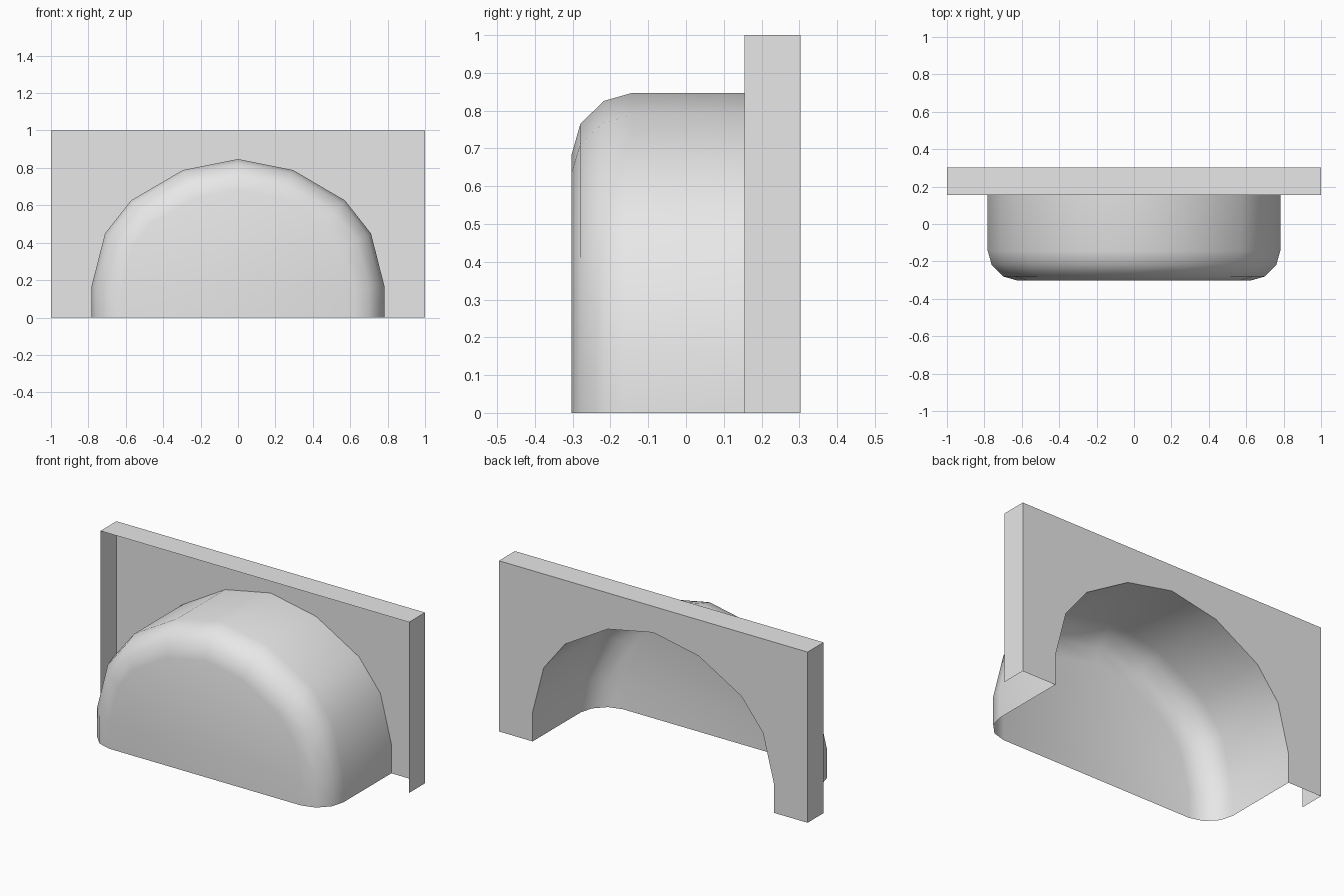
import bpy, bmesh
from mathutils import Vector

if "Cube" in bpy.data.objects:
    bpy.data.objects.remove(bpy.data.objects["Cube"])

BACK, RIM, FRONT = 0.303, 0.155, -0.303

grey = bpy.data.materials.new("plain grey")
grey.diffuse_color = (0.8, 0.8, 0.8, 1)
grey.use_nodes = True
grey.node_tree.nodes["Principled BSDF"].inputs["Base Color"].default_value = grey.diffuse_color


def make_object(name, bm, smooth=False):
    mesh = bpy.data.meshes.new(name)
    bm.to_mesh(mesh)
    bm.free()
    mesh.materials.append(grey)
    for p in mesh.polygons:
        p.use_smooth = smooth
    obj = bpy.data.objects.new(name, mesh)
    bpy.context.collection.objects.link(obj)
    return obj


# Arch outline, right foot over the crown to the left foot
half = [(0.782, 0), (0.782, 0.171), (0.711, 0.449), (0.572, 0.626), (0.295, 0.788)]
arch = half + [(0, 0.847)] + [(-x, z) for x, z in reversed(half)]


def inset(points, d):
    """Mitred inward offset; the two feet stay on the floor."""
    pts = [Vector(p) for p in points]
    result = []
    for i, p in enumerate(pts):
        if i in (0, len(pts) - 1):
            result.append((p.x - d if p.x > 0 else p.x + d, 0))
            continue
        a, b = (p - pts[i - 1]).normalized(), (pts[i + 1] - p).normalized()
        na, nb = Vector((-a.y, a.x)), Vector((-b.y, b.x))
        m = (na + nb).normalized()
        q = p + m * (d / m.dot(na))
        result.append((q.x, q.y))
    return result


# Alcove: arched tunnel with a rounded closed end, open at the back and floor
bm = bmesh.new()
rings = []
for y, d in [(BACK, 0), (-0.143, 0), (-0.218, 0.021), (-0.280, 0.081), (FRONT, 0.161)]:
    rings.append([bm.verts.new((x, y, z)) for x, z in inset(arch, d)])
for r, s in zip(rings, rings[1:]):
    for i in range(len(r) - 1):
        bm.faces.new((r[i], r[i + 1], s[i + 1], s[i]))
bm.faces.new(rings[-1])
bmesh.ops.recalc_face_normals(bm, faces=bm.faces[:])
bm.normal_update()
end = min(bm.faces, key=lambda f: f.calc_center_median().y)
if end.normal.y > 0:
    bmesh.ops.reverse_faces(bm, faces=bm.faces[:])
make_object("alcove", bm, smooth=True)

# Wall panel: back sheet with the arch cut out
bm = bmesh.new()
outline = [(-1, 0), (-1, 1), (1, 1), (1, 0)] + arch
face = bm.faces.new([bm.verts.new((x, BACK, z)) for x, z in outline])
bm.normal_update()
if face.normal.y < 0:
    face.normal_flip()
bmesh.ops.triangulate(bm, faces=bm.faces[:])
make_object("wall_panel", bm)

# Panel rim: thin sides and top, open toward the front and floor
bm = bmesh.new()
frame = [(-1, 0), (-1, 1), (1, 1), (1, 0)]
for a, b in zip(frame, frame[1:]):
    bm.faces.new([bm.verts.new(v) for v in (
        (a[0], BACK, a[1]), (b[0], BACK, b[1]), (b[0], RIM, b[1]), (a[0], RIM, a[1]))])
bmesh.ops.remove_doubles(bm, verts=bm.verts[:], dist=0.0001)
bm.normal_update()
for f in bm.faces:
    if f.normal.dot(f.calc_center_median() - Vector((0, 0, 0.5))) < 0:
        f.normal_flip()
make_object("panel_rim", bm)
